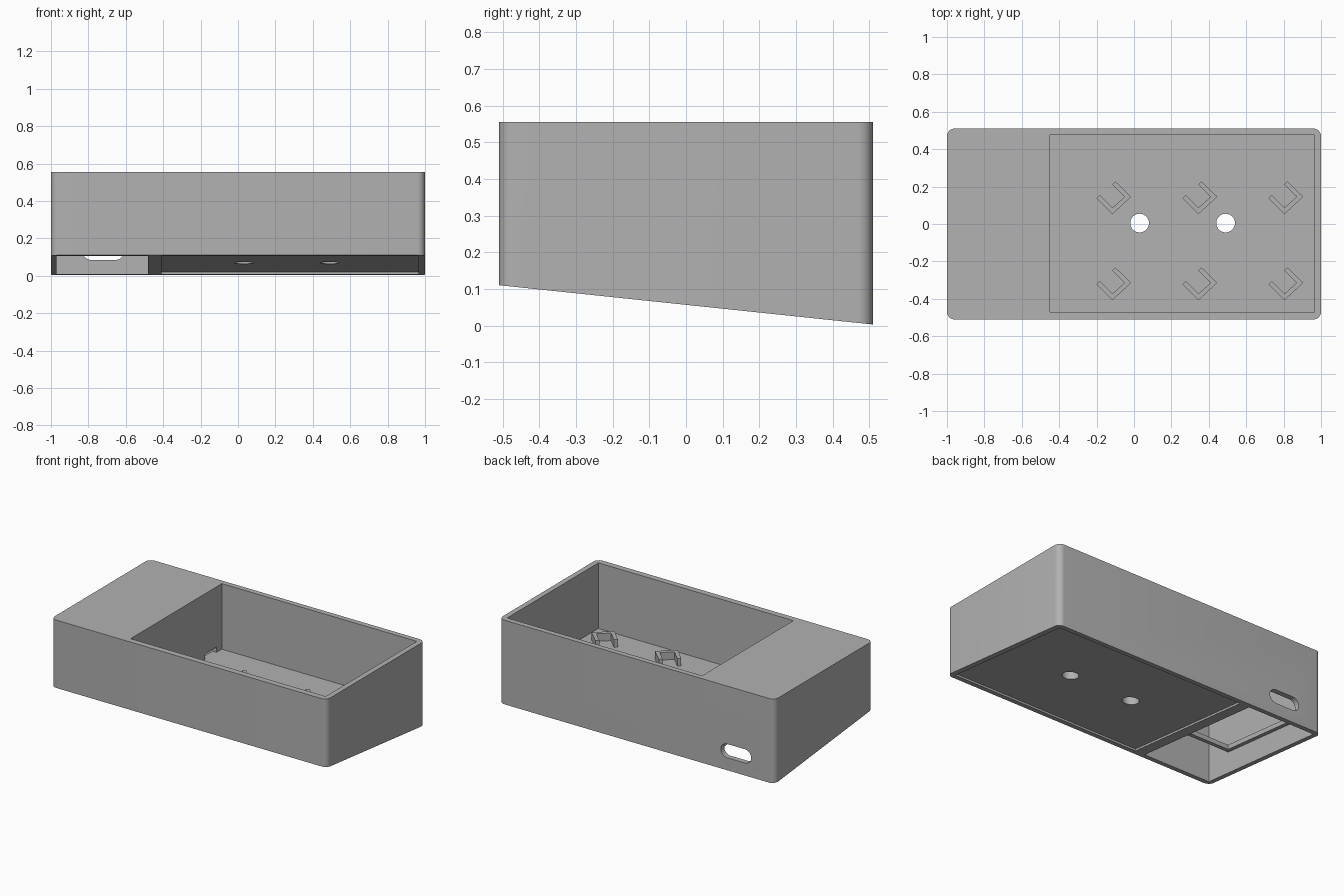
import bpy, bmesh, math
from mathutils import Vector

if "Cube" in bpy.data.objects:
    bpy.data.objects.remove(bpy.data.objects["Cube"])

grey = bpy.data.materials.new("plain grey")
grey.use_nodes = True
COLOUR = (0.445, 0.445, 0.445, 1)
grey.diffuse_color = COLOUR
grey.node_tree.nodes["Principled BSDF"].inputs["Base Color"].default_value = COLOUR

TOP, FLOOR, HALF_Y = 0.555, 0.125, 0.51


def slope(y, offset=0.0):
    """Height of the tilted underside at depth y."""
    return 0.003 + (HALF_Y - y) * 0.105 + offset


def prism(name, outline, low, high):
    """Vertical prism; low and high are numbers or functions of y."""
    bm = bmesh.new()
    level = lambda h, y: h(y) if callable(h) else h
    bottom = [bm.verts.new((x, y, level(low, y))) for x, y in outline]
    top = [bm.verts.new((x, y, level(high, y))) for x, y in outline]
    bm.faces.new(bottom[::-1])
    bm.faces.new(top)
    n = len(outline)
    for i in range(n):
        j = (i + 1) % n
        bm.faces.new((bottom[i], bottom[j], top[j], top[i]))
    bmesh.ops.recalc_face_normals(bm, faces=bm.faces)
    mesh = bpy.data.meshes.new(name)
    bm.to_mesh(mesh)
    bm.free()
    mesh.materials.append(grey)
    obj = bpy.data.objects.new(name, mesh)
    bpy.context.collection.objects.link(obj)
    return obj


def rect(x0, x1, y0, y1):
    return [(x0, y0), (x1, y0), (x1, y1), (x0, y1)]


def rounded(x0, x1, y0, y1, r, steps=8):
    pts = []
    centres = [(x1 - r, y1 - r), (x0 + r, y1 - r), (x0 + r, y0 + r), (x1 - r, y0 + r)]
    for k, (cx, cy) in enumerate(centres):
        for i in range(steps + 1):
            a = math.pi / 2 * (k + i / steps)
            pts.append((cx + r * math.cos(a), cy + r * math.sin(a)))
    return pts


def circle(cx, cy, r, n=40):
    return [(cx + r * math.cos(2 * math.pi * i / n), cy + r * math.sin(2 * math.pi * i / n))
            for i in range(n)]


def cut(target, cutter):
    mod = target.modifiers.new("cut", "BOOLEAN")
    mod.operation, mod.solver, mod.object = "DIFFERENCE", "EXACT", cutter
    bpy.context.view_layer.objects.active = target
    bpy.ops.object.modifier_apply(modifier=mod.name)
    bpy.data.objects.remove(cutter)


# Case with rounded corners and tilted underside
case = prism("case", rounded(-1, 1, -HALF_Y, HALF_Y, 0.04), slope, TOP)

# Open tray on top, and the side compartment that opens downwards
cut(case, prism("tray_cutter", rect(-0.45, 0.965, -0.47, 0.475), FLOOR, 0.8))
cut(case, prism("compartment_cutter", rect(-0.97, -0.48, -0.475, 0.475), -0.2, 0.525))

# Shallow recess under the tray
cut(case, prism("recess_cutter", rect(-0.41, 0.965, -0.475, 0.475), -0.2,
                lambda y: slope(y, 0.013)))

# Two round holes in the tray floor
for x in (0.03, 0.49):
    cut(case, prism("hole_cutter", circle(x, 0.005, 0.05), -0.2, 0.3))

# Cable passage through the divider
cut(case, prism("passage_cutter", rect(-0.52, -0.43, 0.3, 0.42), FLOOR, 0.16))

# Rounded slot in the back wall, stood upright
slot = prism("slot_cutter", rounded(-0.83, -0.61, 0.085, 0.175, 0.0445), -0.6, -0.42)
for v in slot.data.vertices:
    v.co = Vector((v.co.x, -v.co.z, v.co.y))
cut(case, slot)

# Three-sided component holders on the tray floor
holder = [(-0.2, 0.138), (-0.115, 0.053), (-0.015, 0.146), (-0.1, 0.228),
          (-0.117, 0.211), (-0.05, 0.146), (-0.115, 0.087), (-0.183, 0.155)]
for col in range(3):
    for row in range(2):
        pts = [(x + 0.46 * col, y - 0.46 * row) for x, y in holder]
        prism(f"holder_{col}_{row}", pts, FLOOR - 0.002, FLOOR + 0.05)

# Support ledges inside the side compartment
low, high = lambda y: slope(y, 0.14), lambda y: slope(y, 0.17)
prism("side_ledge", rect(-0.975, -0.945, -0.27, 0.4), low, high)
prism("cross_ledge", rect(-0.975, -0.475, -0.3, -0.27), low, high)

# Smooth the curved walls only
bpy.ops.object.select_all(action="DESELECT")
case.select_set(True)
bpy.context.view_layer.objects.active = case
bpy.ops.object.shade_smooth_by_angle(angle=math.radians(30))
